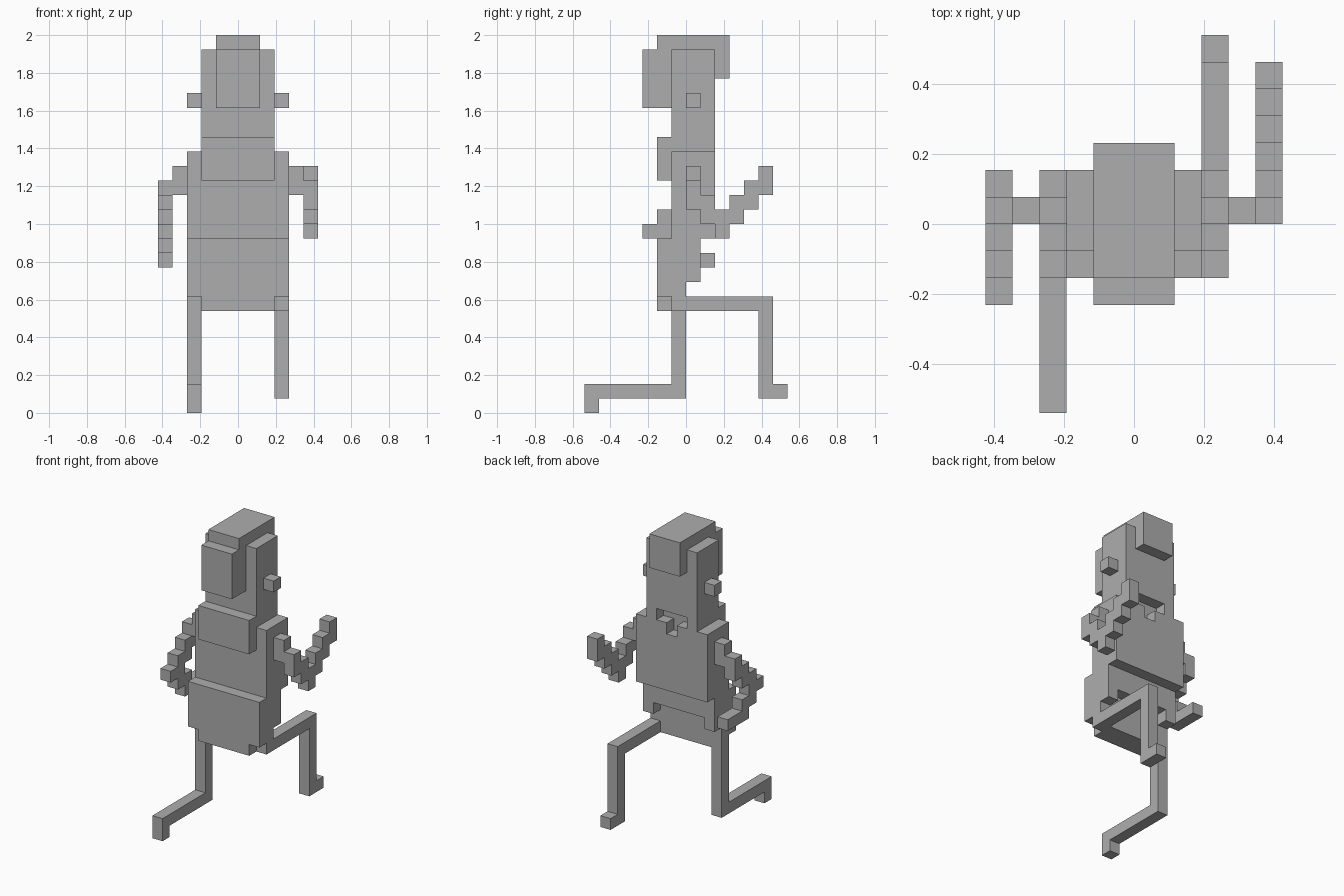
import bpy, bmesh
from mathutils import Vector

cube = bpy.data.objects.get("Cube")
if cube:
    bpy.data.objects.remove(cube, do_unlink=True)

U = 2 / 26  # one block

grey = bpy.data.materials.new("plain grey")
grey.use_nodes = True
grey.diffuse_color = (0.42, 0.42, 0.42, 1)
grey.node_tree.nodes["Principled BSDF"].inputs["Base Color"].default_value = grey.diffuse_color


def part(name, *boxes):
    """Join boxes given as (x range, y range, z range) in blocks into one object."""
    bm = bmesh.new()
    for ranges in boxes:
        low, high = (Vector(c) * U for c in zip(*ranges))
        verts = bmesh.ops.create_cube(bm, size=1)["verts"]
        for v in verts:
            v.co = (low + high) / 2 + v.co * (high - low)
    mesh = bpy.data.meshes.new(name)
    bm.to_mesh(mesh)
    bm.free()
    mesh.materials.append(grey)
    obj = bpy.data.objects.new(name, mesh)
    bpy.context.collection.objects.link(obj)
    return obj


def wide(half):
    return (-half, half)


def pair(inner, outer, y, z):
    """Two boxes mirrored across the middle."""
    return ((inner, outer), y, z), ((-outer, -inner), y, z)


# Head with a notch at the nape, ears and cap
part("head", (wide(2.5), (-1, 1), (18, 25)), (wide(2.5), (1, 2), (19, 25)),
     *pair(1.5, 2.5, (1, 2), (18, 19)))
part("ears", *pair(2.5, 3.5, (0, 1), (21, 22)))
part("cap_top", (wide(1.5), (-2, 3), (25, 26)))
part("cap_back", (wide(1.5), (2, 3), (23, 25)))
part("face_block", (wide(1.5), (-3, -1), (21, 25)))

# Torso, stepped in at the lower back
part("upper_torso", (wide(3.5), (-1, 1), (12, 18)), (wide(3.5), (1, 2), (12, 17)),
     *pair(0.5, 3.5, (1, 2), (17, 18)))
part("chest_plate", (wide(2.5), (-2, -1), (16, 19)))
part("lower_torso", (wide(3.5), (-1, 0), (8, 12)), (wide(3.5), (0, 1), (10, 12)),
     *pair(2.5, 3.5, (0, 1), (9, 10)))
part("belly", (wide(3.5), (-2, -1), (8, 12)))
part("crotch", (wide(2.5), (-2, 0), (7, 8)))

# Shoulders and arms made of stepped blocks
part("shoulders", *pair(3.5, 4.5, (0, 1), (15, 17)))
LEFT, RIGHT = (4.5, 5.5), (-5.5, -4.5)
part("left_upper_arm", *[(LEFT, (i, i + 1), (14 - i, 16 - i)) for i in range(3)])
part("left_forearm", *[(LEFT, (i, i + 1), (i + 10, i + 12)) for i in range(3, 6)])
part("right_upper_arm", *[(RIGHT, (-i, 1 - i), (14 - i, 16 - i)) for i in range(3)])
part("right_elbow", (RIGHT, (-3, -2), (12, 13)))
part("right_forearm", (RIGHT, (-2, -1), (11, 12)), (RIGHT, (-1, 0), (10, 12)))
part("right_hand", (RIGHT, (0, 2), (10, 11)))

# Legs in a running stride
LEFT_LEG, RIGHT_LEG = (2.5, 3.5), (-3.5, -2.5)
part("left_thigh", (LEFT_LEG, (-1, 6), (7, 8)))
part("left_shin", (LEFT_LEG, (5, 6), (1, 7)))
part("left_foot", (LEFT_LEG, (6, 7), (1, 2)))
part("right_thigh", (RIGHT_LEG, (-1, 0), (2, 8)))
part("right_shin", (RIGHT_LEG, (-7, 0), (1, 2)))
part("right_foot", (RIGHT_LEG, (-7, -6), (0, 1)))
